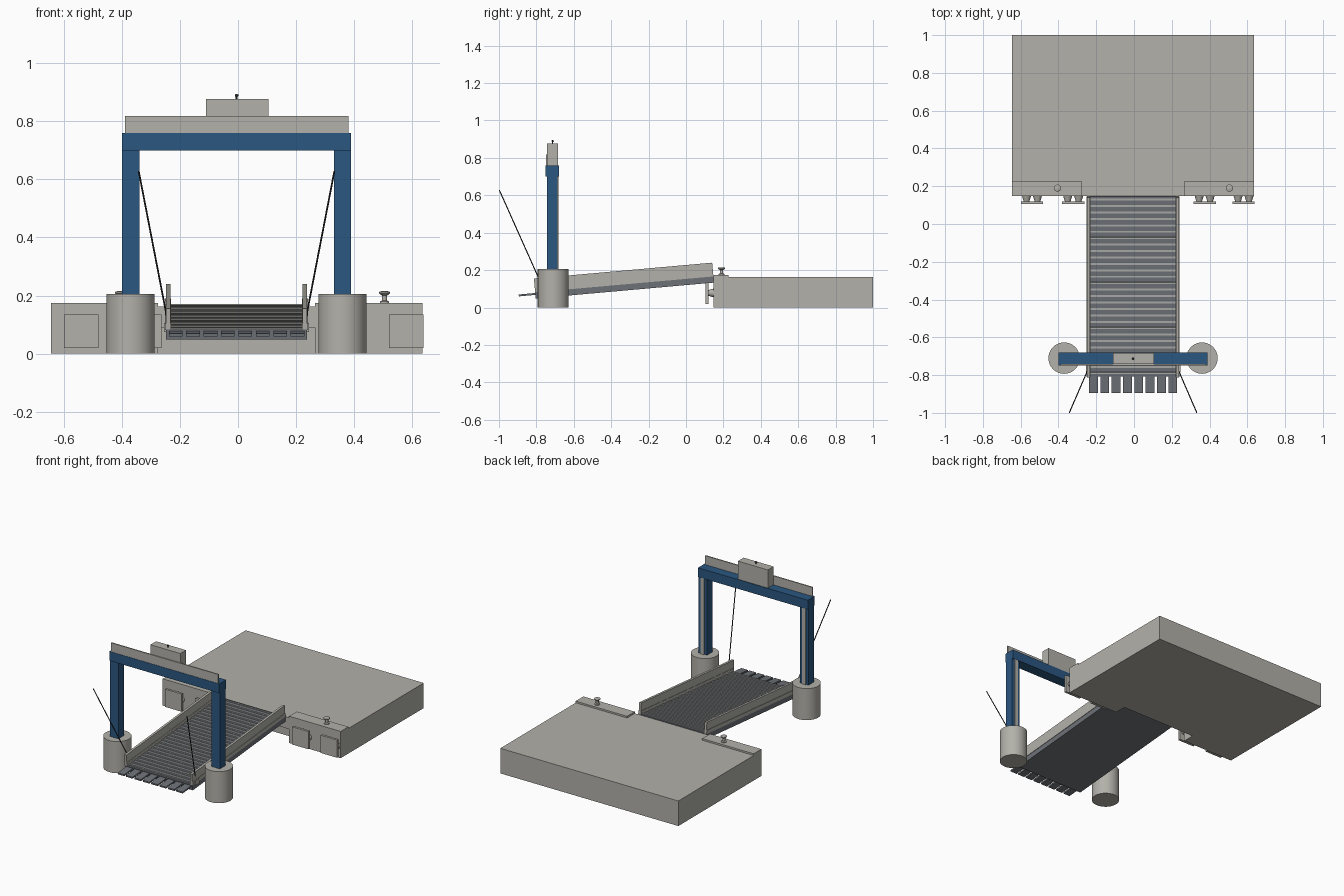
import bpy, math
from mathutils import Matrix, Vector

if "Cube" in bpy.data.objects:
    bpy.data.objects.remove(bpy.data.objects["Cube"])

XC = -0.005  # the whole structure mirrors about this x


def mat(name, rgb):
    m = bpy.data.materials.new(name)
    m.diffuse_color = (*rgb, 1)
    m.use_nodes = True
    m.node_tree.nodes["Principled BSDF"].inputs["Base Color"].default_value = m.diffuse_color
    return m


CONCRETE = mat("concrete_grey", (0.45, 0.44, 0.40))
BLUE = mat("painted_blue", (0.024, 0.095, 0.22))
STEEL = mat("deck_steel", (0.155, 0.17, 0.19))
BAR = mat("cleat_grey", (0.42, 0.42, 0.41))
CABLE = mat("dark_cable", (0.04, 0.04, 0.04))


def finish(name, verts, faces, m, xf=None):
    me = bpy.data.meshes.new(name)
    me.from_pydata(verts, [], faces)
    me.materials.append(m)
    if xf is not None:
        me.transform(xf)
    me.update()
    ob = bpy.data.objects.new(name, me)
    bpy.context.collection.objects.link(ob)
    return ob


def box(name, x, y, z, m, xf=None):
    v = [(a, b, c) for a in x for b in y for c in z]
    f = [(0, 1, 3, 2), (4, 6, 7, 5), (0, 4, 5, 1), (2, 3, 7, 6), (0, 2, 6, 4), (1, 5, 7, 3)]
    return finish(name, v, f, m, xf)


def mx(s, a, b):
    """x range mirrored to side s"""
    return sorted((XC + s * a, XC + s * b))


def lathe(name, profile, base, axis, m, n=32):
    """Spin (radius, height) pairs around an axis that starts at base."""
    v, f = [], []
    for r, h in profile:
        v += [(r * math.cos(2 * math.pi * i / n), r * math.sin(2 * math.pi * i / n), h) for i in range(n)]
    for k in range(len(profile) - 1):
        for i in range(n):
            j = (i + 1) % n
            f.append((k * n + i, k * n + j, (k + 1) * n + j, (k + 1) * n + i))
    f.append(tuple(reversed(range(n))))
    f.append(tuple(range((len(profile) - 1) * n, len(profile) * n)))
    q = Vector((0, 0, 1)).rotation_difference(Vector(axis))
    ob = finish(name, v, f, m, Matrix.Translation(base) @ q.to_matrix().to_4x4())
    bpy.ops.object.select_all(action='DESELECT')
    bpy.context.view_layer.objects.active = ob
    ob.select_set(True)
    bpy.ops.object.shade_smooth_by_angle(angle=math.radians(35))
    return ob


# quay body and the sill the ramp hinges on
box("quay", (-0.645, 0.635), (0.225, 1.0), (0, 0.163), CONCRETE)
box("hinge_sill", (-0.275, 0.265), (0.147, 0.225), (0.09, 0.163), CONCRETE)

# ramp frame: deck top surface is local z = 0
RAMP = Matrix.Translation((XC, 0, 0.154)) @ Matrix.Rotation(math.atan(0.089), 4, 'X')
Y0, Y1 = -0.81, 0.147
box("ramp_deck", (-0.243, 0.243), (Y0, Y1), (-0.034, 0), STEEL, RAMP)
N = 28
for i in range(N):
    y = Y0 + (i + 0.5) * (Y1 - Y0) / N
    box("deck_cleat", (-0.226, 0.226), (y - 0.005, y + 0.005), (-0.002, 0.005), BAR, RAMP)

# hinged finger flaps at the ramp toe
for i in range(8):
    x = XC - 0.21 + i * 0.06
    tilt = Matrix.Translation((x, -0.80, 0.078)) @ Matrix.Rotation(0.09, 4, 'X')
    box("toe_flap", (-0.0235, 0.0235), (-0.095, 0.0), (-0.010, 0.0), STEEL, tilt)

for s, side in ((-1, "left"), (1, "right")):
    # quay end wall with bollard
    box(side + "_quay_wall", mx(s, 0.27, 0.64), (0.147, 0.226), (0, 0.174), CONCRETE)
    bx = -0.405 if s < 0 else 0.505
    lathe(side + "_bollard", [(0.016, 0), (0.016, 0.005), (0.009, 0.009), (0.009, 0.026),
                              (0.019, 0.033), (0.019, 0.038), (0.012, 0.041)],
          (bx, 0.19, 0.174), (0, 0, 1), CONCRETE, 20)

    # fender panels on pairs of tapered rubber cones
    for fx in ((-0.54, -0.322) if s < 0 else (0.374, 0.58)):
        box(side + "_fender_panel", (fx - 0.059, fx + 0.059), (0.105, 0.12), (0.02, 0.135), CONCRETE)
        for d in (-0.029, 0.029):
            lathe(side + "_fender_cone", [(0.015, 0), (0.024, 0.03)],
                  (fx + d, 0.119, 0.078), (0, 1, 0), CONCRETE, 20)

    # ramp side kerb and upright panel
    rx = sorted((s * 0.226, s * 0.246))
    box(side + "_ramp_kerb", rx, (Y0, Y1), (-0.001, 0.022), CONCRETE, RAMP)
    rx = sorted((s * 0.228, s * 0.243))
    box(side + "_ramp_panel", rx, (Y0, Y1), (0.022, 0.073), CONCRETE, RAMP)

    # gantry foundation, leg and guide strip
    lathe(side + "_foundation", [(0.083, 0), (0.083, 0.205)], (XC + s * 0.365, -0.71, 0),
          (0, 0, 1), CONCRETE, 48)
    box(side + "_gantry_leg", mx(s, 0.335, 0.395), (-0.743, -0.687), (0.2, 0.70), BLUE)
    box(side + "_leg_guide", mx(s, 0.352, 0.378), (-0.69, -0.681), (0.205, 0.70), CONCRETE)

    # lifting cable and its lug
    a = Vector((XC + s * 0.234, -0.76, 0.095))
    b = Vector((XC + s * 0.337, -0.998, 0.628))
    lathe(side + "_cable", [(0.003, 0), (0.003, (b - a).length)], a, (b - a).normalized(), CABLE, 10)
    box(side + "_cable_lug", mx(s, 0.226, 0.25), (-0.785, -0.745), (0.075, 0.105), CONCRETE)

# gantry head beam, front fascia, machinery box and beacon
box("gantry_beam", (-0.40, 0.39), (-0.75, -0.68), (0.70, 0.76), BLUE)
box("beam_fascia", (-0.39, 0.38), (-0.748, -0.74), (0.755, 0.818), CONCRETE)
box("machinery_box", (-0.11, 0.105), (-0.742, -0.684), (0.76, 0.878), CONCRETE)
lathe("beacon", [(0.003, 0), (0.003, 0.008), (0.006, 0.011), (0.006, 0.015), (0.002, 0.018)],
      (XC, -0.713, 0.877), (0, 0, 1), CABLE, 12)
